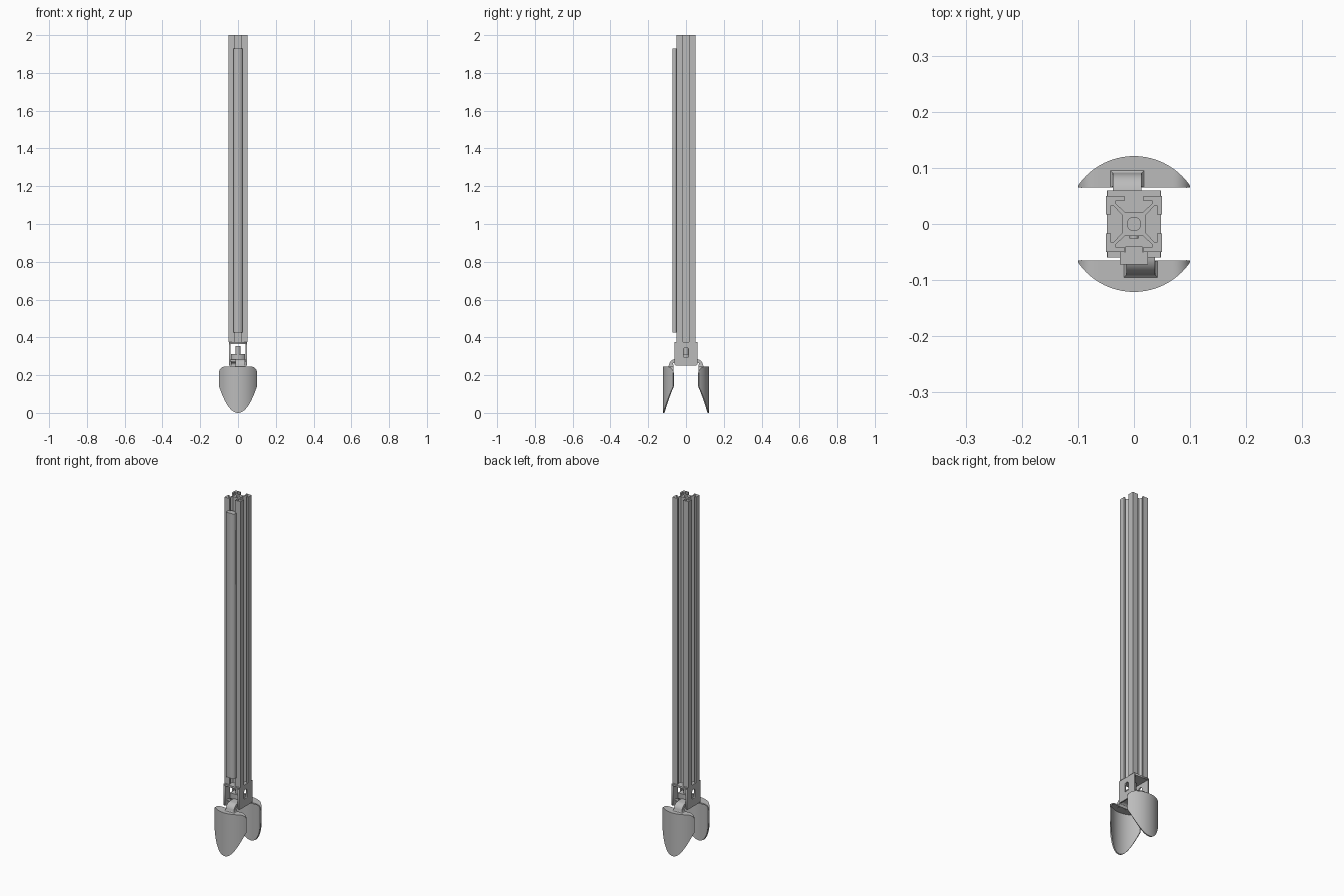
import bpy, bmesh, math
from mathutils import Matrix

old = bpy.data.objects.get("Cube")
if old:
    bpy.data.objects.remove(old, do_unlink=True)

grey = bpy.data.materials.new("plain_grey")
grey.use_nodes = True
tone = (0.5, 0.5, 0.5, 1)
grey.diffuse_color = tone
grey.node_tree.nodes["Principled BSDF"].inputs["Base Color"].default_value = tone


def activate(ob):
    bpy.ops.object.select_all(action='DESELECT')
    ob.select_set(True)
    bpy.context.view_layer.objects.active = ob


def prism(name, loops, axis, lo, hi):
    """Extrude closed outlines (the later ones are holes) along an axis."""
    cu = bpy.data.curves.new(name, 'CURVE')
    cu.dimensions = '2D'
    cu.fill_mode = 'BOTH'
    cu.extrude = (hi - lo) / 2
    for loop in loops:
        sp = cu.splines.new('POLY')
        sp.points.add(len(loop) - 1)
        for p, (u, v) in zip(sp.points, loop):
            p.co = (u, v, 0, 1)
        sp.use_cyclic_u = True
    ob = bpy.data.objects.new(name, cu)
    bpy.context.collection.objects.link(ob)
    activate(ob)
    bpy.ops.object.convert(target='MESH')
    ob = bpy.context.object
    shift = Matrix.Translation((0, 0, (lo + hi) / 2))
    turn = Matrix(((0, 0, 1, 0), (1, 0, 0, 0), (0, 1, 0, 0), (0, 0, 0, 1)))
    ob.data.transform((turn if axis == 'x' else Matrix()) @ shift)
    ob.data.materials.clear()
    ob.data.materials.append(grey)
    return ob


def rect(u0, u1, v0, v1):
    return [(u0, v0), (u1, v0), (u1, v1), (u0, v1)]


def arc(cu, cv, r, a0, a1, n):
    steps = [math.radians(a0 + (a1 - a0) * i / n) for i in range(n + 1)]
    return [(cu + r * math.cos(a), cv + r * math.sin(a)) for a in steps]


def circle(cu, cv, r):
    return arc(cu, cv, r, 0, 345, 23)


def smooth(ob):
    activate(ob)
    bpy.ops.object.shade_smooth_by_angle(angle=math.radians(35))


def half_turn(ob, name):
    """Second copy, turned about the vertical axis."""
    twin = ob.copy()
    twin.data = ob.data.copy()
    twin.name = name
    twin.data.transform(Matrix.Rotation(math.pi, 4, 'Z'))
    bpy.context.collection.objects.link(twin)


# Slotted column: one side of the section repeated around the centre
side = [(.05, -.05), (.05, -.017), (.041, -.017), (.041, -.033), (.037, -.033),
        (.021, -.016)]
side += [(u, -v) for u, v in reversed(side[1:])]
section = []
for k in range(4):
    c, s = round(math.cos(k * math.pi / 2)), round(math.sin(k * math.pi / 2))
    section += [(u * c - v * s, u * s + v * c) for u, v in side]
smooth(prism("slotted_column", [section, circle(0, 0, .012)], 'z', .375, 2))

# Front strip with a tongue that sits in the slot
strip = [(-.025, -.072), (.025, -.072), (.025, -.05), (.015, -.05), (.015, -.04),
         (-.015, -.04), (-.015, -.05), (-.025, -.05)]
prism("front_strip", [strip], 'z', .425, 1.93)

# Bracket: top plate and two side plates with arched openings
prism("bracket_top", [rect(-.047, .047, -.06, .06)], 'z', .365, .375)
plate = [(-.054, .25), (.054, .25), (.06, .256), (.06, .375), (-.06, .375), (-.06, .256)]
opening = [(-.014, .295), (.014, .295)] + arc(0, .333, .014, 0, 180, 12)
for name, lo in (("left_bracket_plate", .04), ("right_bracket_plate", -.048)):
    prism(name, [plate, opening], 'x', lo, lo + .008)

# Actuator inside the bracket
smooth(prism("actuator_rod", [circle(0, 0, .013)], 'z', .3, .355))
prism("actuator_crosshead", [rect(-.037, .037, -.02, .02)], 'z', .28, .312)
for name, y in (("front_pivot_pin", -.035), ("back_pivot_pin", .035)):
    smooth(prism(name, [circle(y, .277, .006)], 'x', -.041, .041))
smooth(prism("slot_screw", [circle(0, .4, .008)], 'x', -.026, -.02))
screw = bpy.context.object
screw.data.transform(Matrix.Rotation(math.pi / 2, 4, 'Z'))

# Hooked arms between bracket and jaws
hook = (arc(-.055, .25, .035, 180, 90, 10) + [(-.015, .285), (-.015, .268)]
        + arc(-.055, .25, .018, 90, 180, 10) + [(-.073, .238), (-.09, .238)])
arm = prism("front_arm", [hook], 'x', -.013, .037)
smooth(arm)
half_turn(arm, "back_arm")

# Curved jaw: columns across the width, rising from the tip, closed by a cap
R, W, CHORD, ROWS, COLS = .121, .1, .065, 12, 40
bm = bmesh.new()
grid = []
for i in range(COLS + 1):
    t = math.sin((i / COLS - .5) * math.pi)
    x = W * t
    y = -math.sqrt(R * R - x * x)
    bottom = .14 * abs(t) ** 2.1
    over = max(0, (abs(t) - .7) / .3)
    top = .215 + .03 * math.sqrt(max(0, 1 - over * over))
    column = [bm.verts.new((x, y, bottom + (top - bottom) * j / ROWS))
              for j in range(ROWS + 1)]
    column.append(bm.verts.new((x, -CHORD, top)))
    grid.append(column)
for a, b in zip(grid, grid[1:]):
    for j in range(ROWS + 1):
        bm.faces.new((a[j], b[j], b[j + 1], a[j + 1]))
mesh = bpy.data.meshes.new("front_jaw")
bm.to_mesh(mesh)
bm.free()
mesh.materials.append(grey)
jaw = bpy.data.objects.new("front_jaw", mesh)
bpy.context.collection.objects.link(jaw)
solid = jaw.modifiers.new("thickness", 'SOLIDIFY')
solid.thickness = .007
solid.offset = -1
activate(jaw)
bpy.ops.object.modifier_apply(modifier=solid.name)
smooth(jaw)
half_turn(jaw, "back_jaw")

# Flared collar where each arm meets its jaw
bm = bmesh.new()
rings = [[bm.verts.new((x, y, z)) for x, y in rect(-.013 - g, .037 + g, -.09 - g, -.067 + g / 4)]
         for g, z in ((.006, .244), (.002, .248), (0, .256))]
for a, b in zip(rings, rings[1:]):
    for k in range(4):
        bm.faces.new((a[k], a[(k + 1) % 4], b[(k + 1) % 4], b[k]))
mesh = bpy.data.meshes.new("front_collar")
bm.to_mesh(mesh)
bm.free()
mesh.materials.append(grey)
collar = bpy.data.objects.new("front_collar", mesh)
bpy.context.collection.objects.link(collar)
half_turn(collar, "back_collar")
